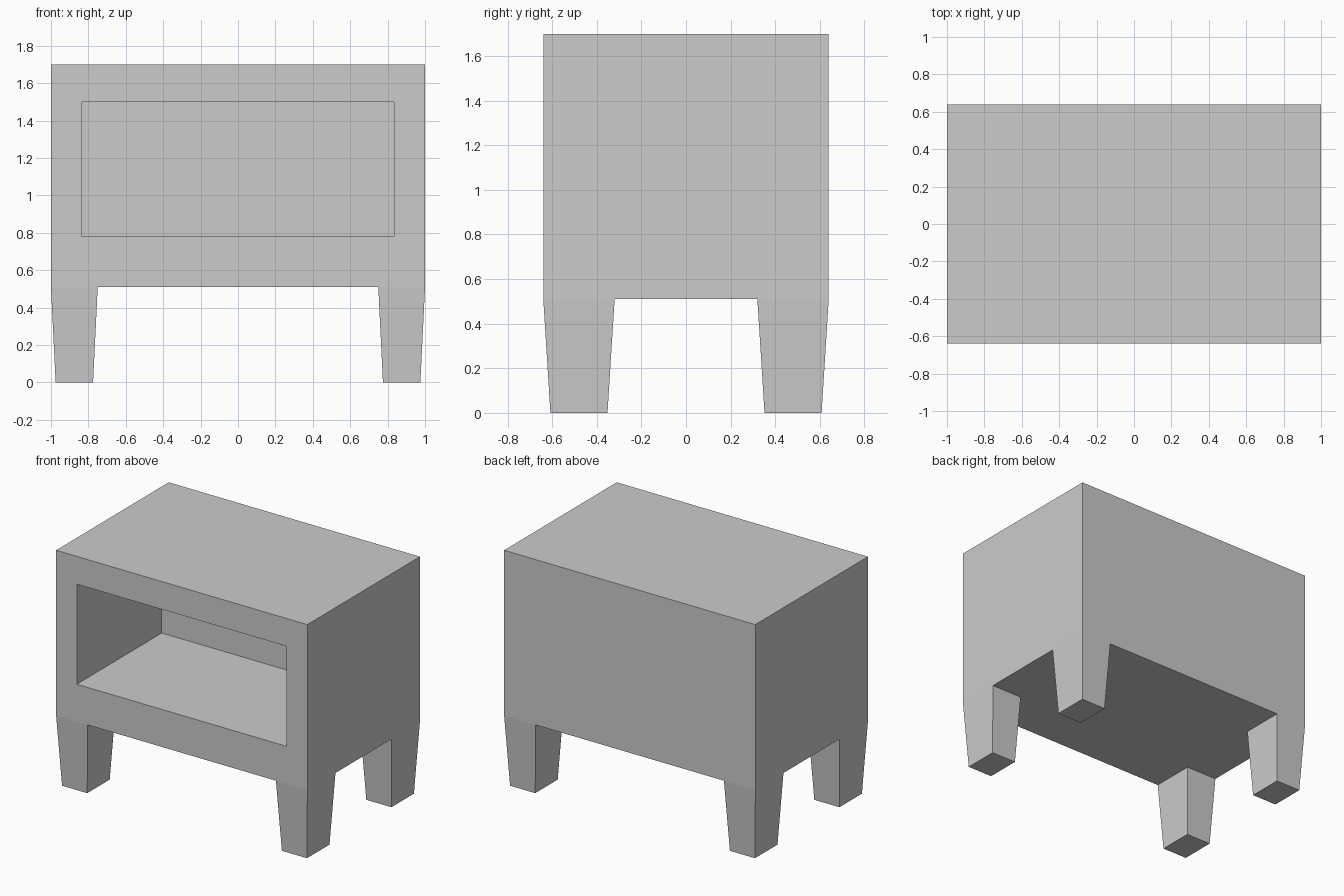
import bpy, bmesh
from mathutils import Matrix, Vector

if "Cube" in bpy.data.objects:
    bpy.data.objects.remove(bpy.data.objects["Cube"])

WIDTH, DEPTH, BOTTOM, TOP = 2.0, 1.28, 0.51, 1.70
LEG_W, LEG_D, TAPER = 0.25, 0.32, 0.8


def box(x, y, z, size):
    bm = bmesh.new()
    bmesh.ops.create_cube(bm, size=1.0)
    bmesh.ops.scale(bm, vec=size, verts=bm.verts)
    bmesh.ops.translate(bm, vec=(x, y, z), verts=bm.verts)
    return bm


def finish(bm, name):
    bmesh.ops.recalc_face_normals(bm, faces=bm.faces)
    mesh = bpy.data.meshes.new(name)
    bm.to_mesh(mesh)
    bm.free()
    obj = bpy.data.objects.new(name, mesh)
    bpy.context.collection.objects.link(obj)
    return obj


# Cabinet with an open compartment pushed in from the front
bm = box(0, 0, (BOTTOM + TOP) / 2, (WIDTH, DEPTH, TOP - BOTTOM))
front = min(bm.faces, key=lambda f: f.calc_center_median().y)
bmesh.ops.inset_individual(bm, faces=[front], thickness=0.15)
for v in front.verts:
    v.co.x = 0.835 if v.co.x > 0 else -0.835
    v.co.z = 1.50 if v.co.z > 1.1 else 0.78
bmesh.ops.inset_individual(bm, faces=[front], thickness=0.05)
for v in front.verts:
    v.co.x = 0.835 if v.co.x > 0 else -0.835
    v.co.z = 1.50 if v.co.z > 1.1 else 0.78
    v.co.y = 0.325
finish(bm, "cabinet")

# Four tapered legs, flush with the cabinet corners
for sy, end in ((-1, "front"), (1, "back")):
    for sx, side in ((-1, "left"), (1, "right")):
        cx = sx * (WIDTH - LEG_W) / 2
        cy = sy * (DEPTH - LEG_D) / 2
        bm = box(cx, cy, BOTTOM / 2, (LEG_W, LEG_D, BOTTOM))
        feet = [v for v in bm.verts if v.co.z < 0.1]
        bmesh.ops.scale(bm, vec=(TAPER, TAPER, 1), verts=feet,
                        space=Matrix.Translation(Vector((-cx, -cy, 0))))
        # The top meets the cabinet, so it stays open
        lid = max(bm.faces, key=lambda f: f.calc_center_median().z)
        bmesh.ops.delete(bm, geom=[lid], context='FACES_ONLY')
        finish(bm, f"{end}_{side}_leg")
